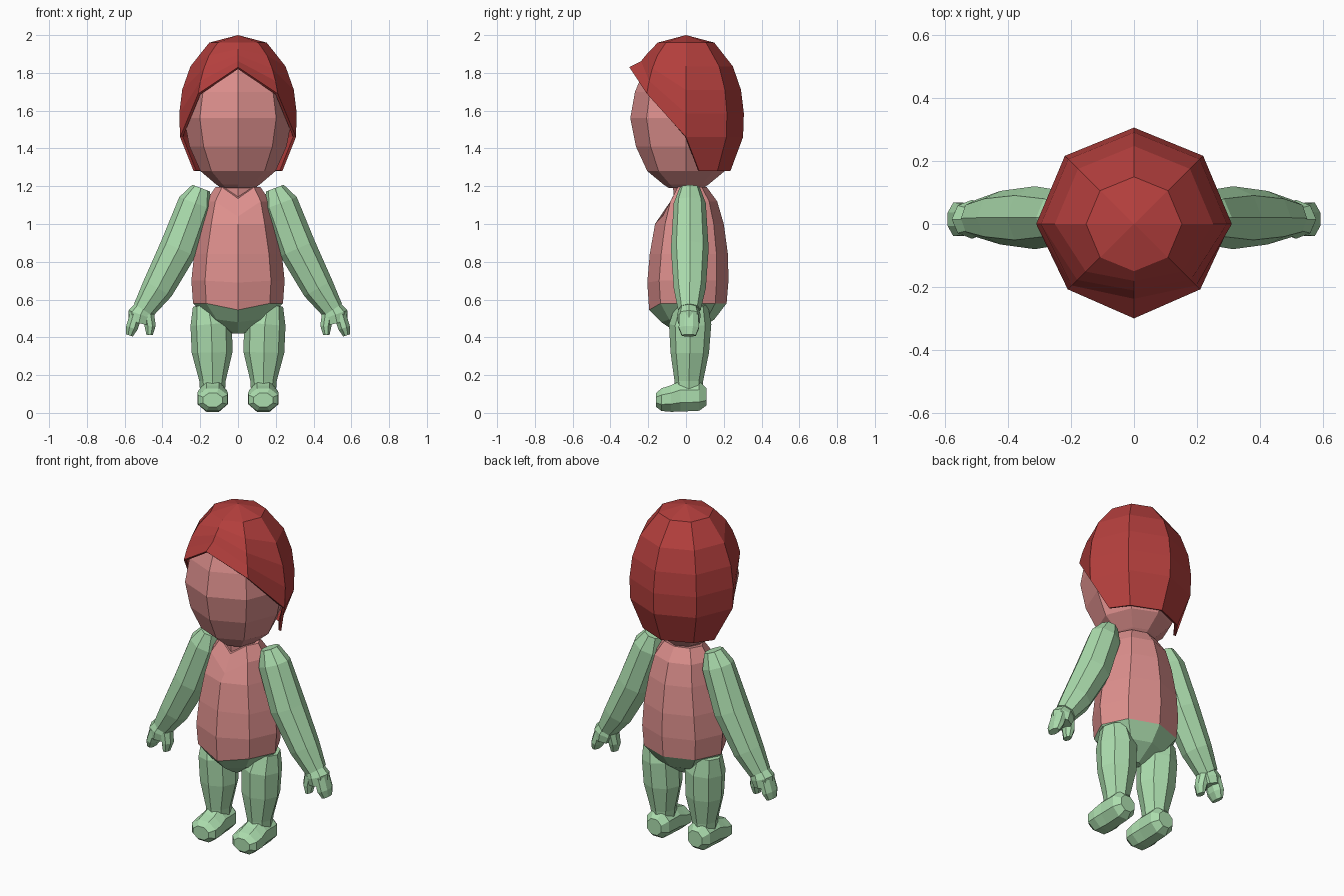
import bpy, bmesh, math
from mathutils import Vector

cube = bpy.data.objects.get("Cube")
if cube:
    bpy.data.objects.remove(cube, do_unlink=True)

SIDES = 8
X, Y, Z = Vector((1, 0, 0)), Vector((0, 1, 0)), Vector((0, 0, 1))


def make_material(name, rgb):
    mat = bpy.data.materials.new(name)
    mat.use_nodes = True
    mat.diffuse_color = (*rgb, 1)
    bsdf = next(n for n in mat.node_tree.nodes if n.type == 'BSDF_PRINCIPLED')
    bsdf.inputs["Base Color"].default_value = (*rgb, 1)
    return mat


RED = make_material("hair red", (0.46, 0.05, 0.047))
PINK = make_material("skin pink", (0.72, 0.275, 0.265))
GREEN = make_material("limb green", (0.41, 0.72, 0.42))


def make_object(name, verts, faces, mats):
    mesh = bpy.data.meshes.new(name)
    mesh.from_pydata(verts, [], faces)
    bm = bmesh.new()
    bm.from_mesh(mesh)
    bmesh.ops.recalc_face_normals(bm, faces=bm.faces)
    bm.to_mesh(mesh)
    bm.free()
    for mat in mats:
        mesh.materials.append(mat)
    obj = bpy.data.objects.new(name, mesh)
    bpy.context.collection.objects.link(obj)
    return obj


def loft(name, rings, mats, side=1, depth=Y, turn=0.0, dips=None):
    """Skin rings of (x, y, z, width, depth) that stand square to their path."""
    centres = [Vector((side * r[0], r[1], r[2])) for r in rings]
    last = len(rings) - 1
    verts = []
    for i, ring in enumerate(rings):
        along = centres[min(i + 1, last)] - centres[max(i - 1, 0)]
        along -= depth * along.dot(depth)
        across = along.normalized().cross(depth)
        for k in range(SIDES):
            a = math.tau * k / SIDES + turn
            p = centres[i] + across * ring[3] * math.cos(a) + depth * ring[4] * math.sin(a)
            if dips and k == 6:
                p.z -= dips[i]
            verts.append(p)
    faces = [list(range(SIDES)), [last * SIDES + k for k in range(SIDES)]]
    for i in range(last):
        for k in range(SIDES):
            n = (k + 1) % SIDES
            a, b = i * SIDES, (i + 1) * SIDES
            faces.append([a + k, a + n, b + n, b + k])
    return make_object(name, verts, faces, mats)


# Torso with a green pelvis
torso = loft("torso", [
    (0, 0, 0.42, 0.03, 0.04),
    (0, 0.01, 0.495, 0.16, 0.14),
    (0, 0.01, 0.58, 0.238, 0.205),
    (0, 0.01, 0.70, 0.247, 0.215),
    (0, 0.015, 0.84, 0.232, 0.207),
    (0, 0.018, 1.0, 0.20, 0.182),
    (0, 0.02, 1.12, 0.17, 0.145),
    (0, 0.02, 1.195, 0.12, 0.09),
], [PINK, GREEN], dips=[0, 0.015, 0.035, 0.01, 0, 0, 0.08, 0.06])
for face in torso.data.polygons:
    face.material_index = 1 if face.center.z < 0.575 else 0

# Neck and head
loft("neck", [(0, 0.01, 1.12, 0.1, 0.075), (0, 0.01, 1.24, 0.1, 0.08)], [PINK])
head_profile = [(1.19, 0.09), (1.21, 0.12), (1.28, 0.205), (1.41, 0.265), (1.56, 0.295),
                (1.70, 0.27), (1.82, 0.22), (1.92, 0.12)]
loft("head", [(0, 0, z, r * 0.97, r) for z, r in head_profile], [PINK])


# Hair cap: one column of points per direction, each with its own hem height
def hair_radius(z):
    profile = [(1.28, 0.235), (1.46, 0.302), (1.58, 0.307), (1.72, 0.29), (1.87, 0.235), (1.96, 0.15)]
    for (z0, r0), (z1, r1) in zip(profile, profile[1:]):
        if z <= z1:
            return r0 + (r1 - r0) * (z - z0) / (z1 - z0)
    return profile[-1][1]


ROWS = 5
hems = [1.46, 1.46, 1.46, 1.46, 1.46, 1.69, 1.83, 1.69]
verts = [Vector((0, 0, 2))]
for row in range(ROWS):
    for k, hem in enumerate(hems):
        z = 1.96 + (hem - 1.96) * row / (ROWS - 1)
        a = math.tau * k / SIDES
        r = hair_radius(z)
        if k == 6 and row == ROWS - 1:
            r = 0.3          # flicked-out fringe
        verts.append(Vector((r * math.cos(a) * 1.015, r * math.sin(a), z)))
faces = [[0, 1 + k, 1 + (k + 1) % SIDES] for k in range(SIDES)]
for row in range(ROWS - 1):
    for k in range(SIDES):
        n = (k + 1) % SIDES
        a, b = 1 + row * SIDES, 1 + (row + 1) * SIDES
        faces.append([a + k, a + n, b + n, b + k])
# Nape row runs round the back only
nape = len(verts)
lowest = 1 + (ROWS - 1) * SIDES
for k in range(5):
    a = math.tau * k / SIDES
    r = hair_radius(1.28)
    verts.append(Vector((r * math.cos(a), max(r * math.sin(a), 0.07), 1.28)))
for k in range(4):
    faces.append([lowest + k, lowest + k + 1, nape + k + 1, nape + k])
hair = make_object("hair", verts, faces, [RED])
shell = hair.modifiers.new("thickness", 'SOLIDIFY')
shell.thickness = 0.015
shell.offset = -1

# Limbs, both sides
for label, side in (("left", 1), ("right", -1)):
    loft(label + "_arm", [
        (0.195, 0.02, 1.19, 0.05, 0.055),
        (0.225, 0.02, 1.11, 0.092, 0.085),
        (0.315, 0.02, 0.87, 0.1, 0.1),
        (0.425, 0.02, 0.66, 0.085, 0.085),
        (0.50, 0.018, 0.545, 0.06, 0.06),
    ], [GREEN], side)
    loft(label + "_palm", [
        (0.495, 0.015, 0.56, 0.05, 0.05),
        (0.515, 0.015, 0.52, 0.068, 0.062),
        (0.525, 0.015, 0.475, 0.055, 0.058),
    ], [GREEN], side)
    loft(label + "_fingers", [
        (0.54, 0.015, 0.52, 0.035, 0.055),
        (0.562, 0.015, 0.45, 0.034, 0.058),
        (0.575, 0.015, 0.41, 0.02, 0.04),
    ], [GREEN], side, turn=math.pi / 8)
    loft(label + "_thumb", [
        (0.475, 0.01, 0.52, 0.034, 0.045),
        (0.465, 0.005, 0.46, 0.032, 0.04),
        (0.468, 0.0, 0.412, 0.018, 0.028),
    ], [GREEN], side, turn=math.pi / 8)
    loft(label + "_leg", [
        (0.16, 0.03, 0.575, 0.08, 0.085),
        (0.142, 0.022, 0.47, 0.11, 0.112),
        (0.137, 0.02, 0.32, 0.108, 0.102),
        (0.135, 0.015, 0.17, 0.07, 0.076),
        (0.135, 0.015, 0.10, 0.065, 0.07),
    ], [GREEN], side)

    # Foot, from heel to toe
    heel_to_toe = [(0.108, 0.085, 0.05, 0.05), (0.07, 0.09, 0.078, 0.085),
                   (-0.03, 0.088, 0.08, 0.088), (-0.08, 0.076, 0.088, 0.076),
                   (-0.13, 0.07, 0.085, 0.065), (-0.158, 0.068, 0.055, 0.04)]
    loft(label + "_foot", [(0.134, y, z, w, h) for y, z, w, h in heel_to_toe],
         [GREEN], side, depth=Z, turn=math.pi / 8)
